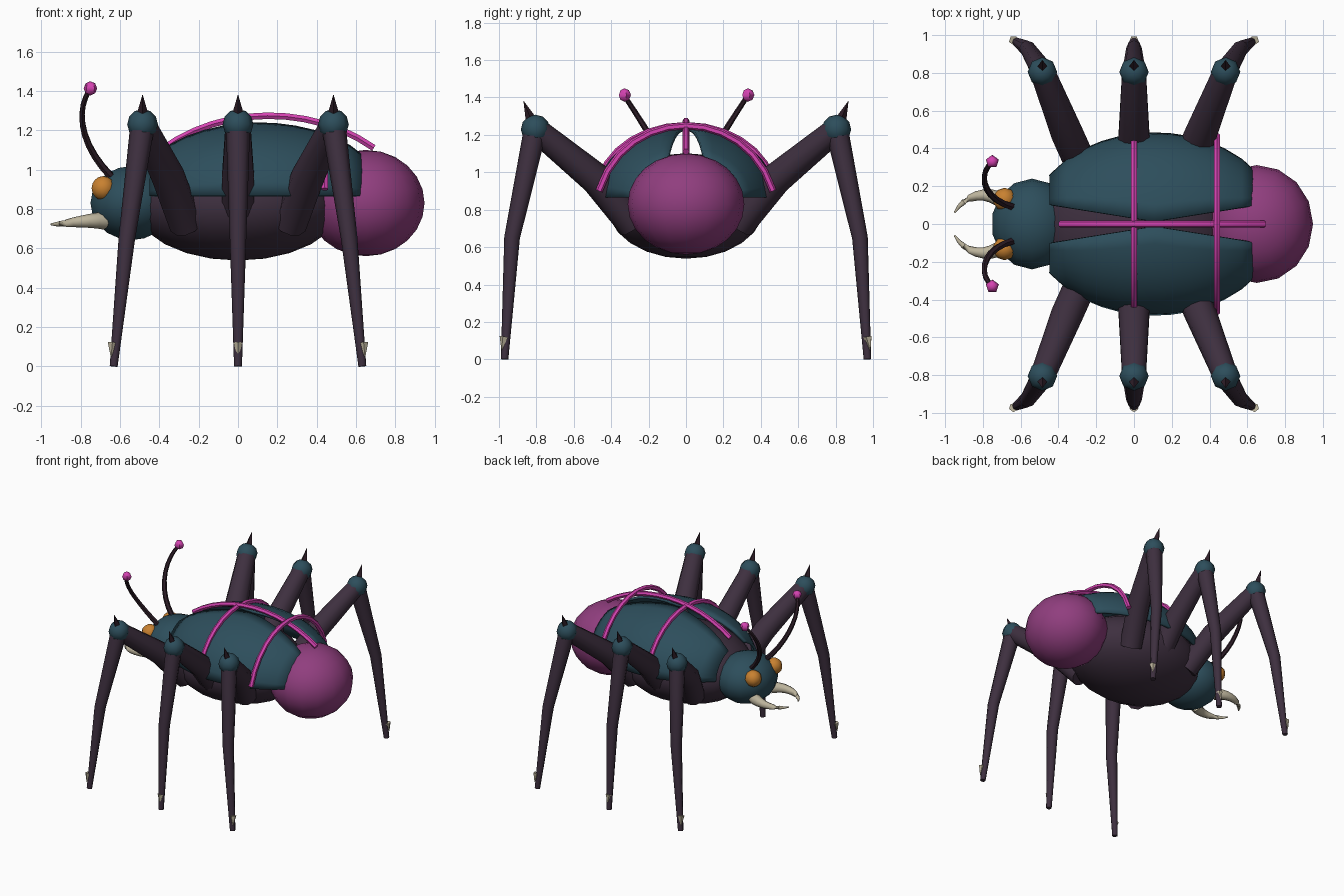
import bpy, bmesh, math
from mathutils import Vector
from mathutils.geometry import interpolate_bezier

cube = bpy.data.objects.get("Cube")
if cube:
    bpy.data.objects.remove(cube, do_unlink=True)


def material(name, rgb):
    m = bpy.data.materials.new(name)
    m.use_nodes = True
    m.diffuse_color = (*rgb, 1)
    m.node_tree.nodes["Principled BSDF"].inputs["Base Color"].default_value = (*rgb, 1)
    return m


teal = material("teal shell", (0.026, 0.076, 0.106))
purple = material("dark purple", (0.048, 0.029, 0.05))
black = material("near black", (0.026, 0.012, 0.02))
plum = material("magenta abdomen", (0.28, 0.048, 0.21))
pink = material("bright magenta", (0.66, 0.055, 0.44))
orange = material("orange eye", (0.58, 0.22, 0.03))
bone = material("bone", (0.5, 0.45, 0.33))


def finish(name, bm, mat):
    bmesh.ops.recalc_face_normals(bm, faces=bm.faces)
    mesh = bpy.data.meshes.new(name)
    bm.to_mesh(mesh)
    bm.free()
    mesh.materials.append(mat)
    ob = bpy.data.objects.new(name, mesh)
    bpy.context.collection.objects.link(ob)
    bpy.ops.object.select_all(action="DESELECT")
    ob.select_set(True)
    bpy.context.view_layer.objects.active = ob
    bpy.ops.object.shade_smooth_by_angle(angle=math.radians(50))
    return ob


def ellipsoid(name, centre, size, mat, segments, rings):
    bm = bmesh.new()
    bmesh.ops.create_uvsphere(bm, u_segments=segments, v_segments=rings, radius=1)
    bmesh.ops.scale(bm, vec=size, verts=bm.verts)
    bmesh.ops.translate(bm, vec=centre, verts=bm.verts)
    return finish(name, bm, mat)


def tube(name, path, radii, mat, sides=8):
    """Capped tube through the path with one radius per point."""
    path = [Vector(p) for p in path]
    bm = bmesh.new()
    rings = []
    for i, p in enumerate(path):
        d = (path[min(i + 1, len(path) - 1)] - path[max(i - 1, 0)]).normalized()
        ref = Vector((1, 0, 0)) if abs(d.x) < 0.8 else Vector((0, 0, 1))
        u = d.cross(ref).normalized()
        v = d.cross(u)
        turns = [2 * math.pi * k / sides for k in range(sides)]
        rings.append([bm.verts.new(p + radii[i] * (u * math.cos(a) + v * math.sin(a)))
                      for a in turns])
    for a, b in zip(rings, rings[1:]):
        for k in range(sides):
            n = (k + 1) % sides
            bm.faces.new((a[k], a[n], b[n], b[k]))
    bm.faces.new(rings[0])
    bm.faces.new(rings[-1])
    return finish(name, bm, mat)


def bezier(points, count):
    return interpolate_bezier(*[Vector(p) for p in points], count)


def taper(start, end, count):
    return [start + (end - start) * i / (count - 1) for i in range(count)]


# Body masses
ellipsoid("thorax", (0, 0, 0.82), (0.525, 0.42, 0.282), purple, 20, 12)
ellipsoid("abdomen", (0.65, 0, 0.83), (0.298, 0.312, 0.27), plum, 16, 12)
ellipsoid("head", (-0.54, 0, 0.83), (0.215, 0.24, 0.188), teal, 14, 10)


# Wing covers: thin half domes that part along the back towards both ends
def wing_cover(name, side):
    bm = bmesh.new()
    columns, rows = 12, 8
    grid = []
    for i in range(columns + 1):
        t = -1 + 2 * i / columns
        scale = math.sqrt(1 - (0.55 * t / 0.65) ** 2)
        gap = 0.012 + 0.088 * abs(t)
        end = math.acos(gap / (0.475 * scale))
        line = []
        for j in range(rows + 1):
            a = end * j / rows
            line.append(bm.verts.new((0.108 + 0.55 * t,
                                      side * 0.475 * scale * math.cos(a),
                                      0.865 + 0.365 * scale * math.sin(a))))
        grid.append(line)
    for a, b in zip(grid, grid[1:]):
        for j in range(rows):
            corners = (a[j], b[j], b[j + 1], a[j + 1])
            bm.faces.new(corners if side < 0 else corners[::-1])
    ob = finish(name, bm, teal)
    mod = ob.modifiers.new("thickness", "SOLIDIFY")
    mod.thickness = 0.02
    mod.offset = 0


# Glowing bands over the back
def band(name, path):
    tube(name, path, [0.019] * len(path), pink, 6)


band("back_spine", bezier([(-0.39, 0, 1.1), (-0.08, 0, 1.33),
                           (0.38, 0, 1.33), (0.69, 0, 1.11)], 13))
band("rear_band", bezier([(0.44, -0.465, 0.9), (0.44, -0.32, 1.365),
                          (0.44, 0.32, 1.365), (0.44, 0.465, 0.9)], 13))
arc = [math.radians(15 + 150 * i / 12) for i in range(13)]
band("front_band", [(0, 0.475 * math.cos(a), 0.87 + 0.38 * math.sin(a)) for a in arc])

for side, tag in ((1, "left"), (-1, "right")):
    def at(x, y, z):
        return (x, side * y, z)

    wing_cover(tag + "_wing_cover", side)

    # Face
    ellipsoid(tag + "_eye", at(-0.685, 0.13, 0.905), [0.062] * 3, orange, 10, 8)
    jaw = bezier([at(-0.68, 0.11, 0.74), at(-0.78, 0.19, 0.745),
                  at(-0.9, 0.15, 0.72), at(-0.95, 0.06, 0.722)], 9)
    tube(tag + "_mandible", jaw, taper(0.045, 0.005, 9), bone)
    feeler = bezier([at(-0.64, 0.09, 0.96), at(-0.8, 0.13, 1.12),
                     at(-0.83, 0.26, 1.3), at(-0.75, 0.33, 1.41)], 10)
    tube(tag + "_antenna", feeler, taper(0.02, 0.013, 10), black, 6)
    ellipsoid(tag + "_antenna_tip", at(-0.75, 0.33, 1.413), [0.036] * 3, pink, 5, 4)

    # Three legs fanning outwards, each thigh arched at its middle
    for place, fan in (("front", -1), ("middle", 0), ("rear", 1)):
        name = tag + "_" + place
        hip = at(0.265 * fan, 0.28, 0.72)
        arch = at(0.355 * fan, 0.48, 0.965)
        knee = at(0.485 * fan, 0.805, 1.23)
        shin = at(0.565 * fan, 0.93, 0.65)
        foot = at(0.632 * fan, 0.97, 0)
        tube(name + "_thigh", [hip, arch, knee], [0.085, 0.085, 0.066], purple, 10)
        tube(name + "_shin", [knee, shin, foot], [0.062, 0.042, 0.02], purple)
        ellipsoid(name + "_knee", knee, [0.078] * 3, teal, 8, 6)
        tube(name + "_knee_spike", [at(0.485 * fan, 0.82, 1.26),
                                    at(0.485 * fan, 0.868, 1.38)], [0.036, 0.001], black, 4)
        tube(name + "_claw", [at(0.638 * fan, 0.972, 0.12),
                              at(0.645 * fan, 0.985, 0.05)], [0.025, 0.002], bone, 5)
